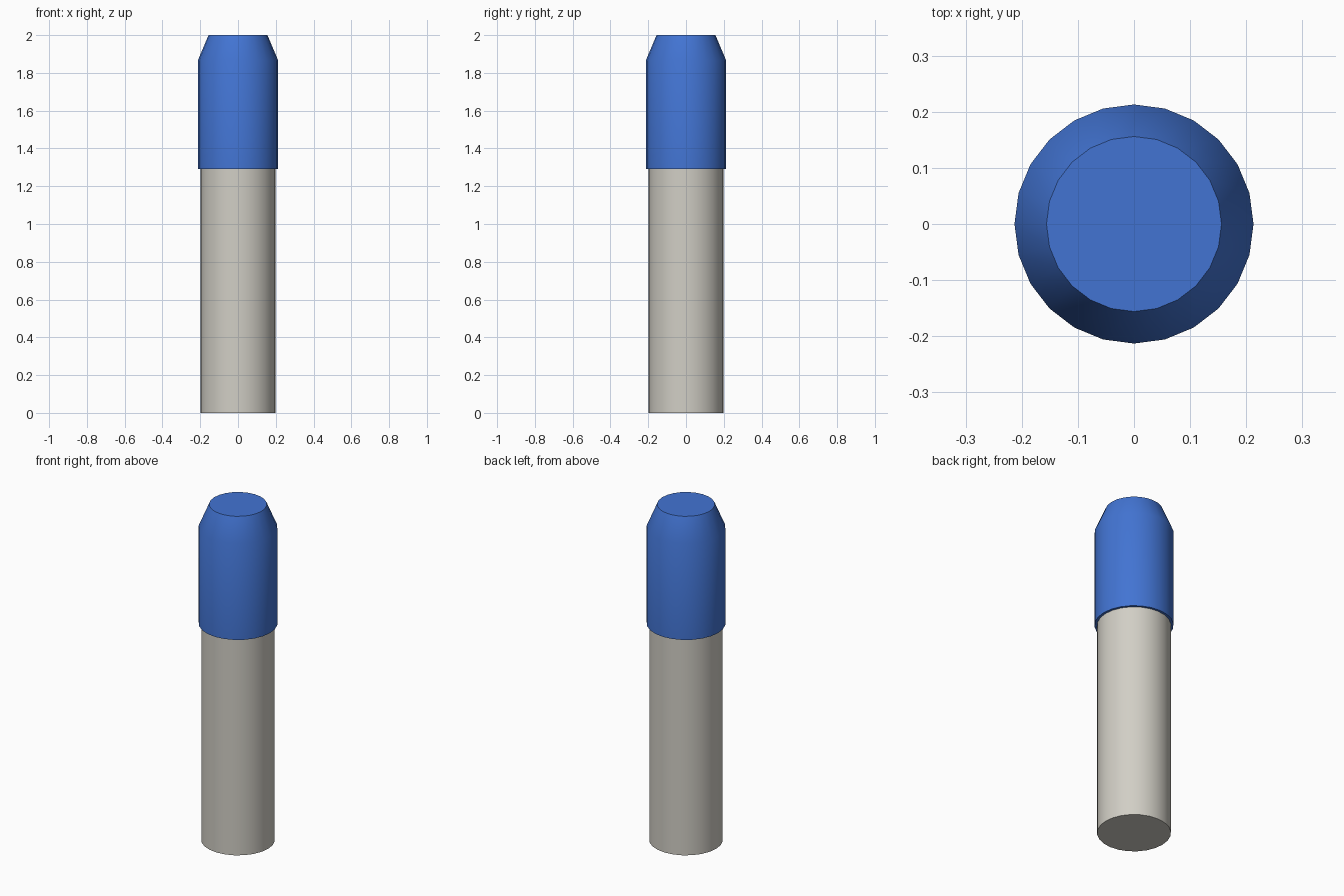
import bpy
import bmesh
import math

if "Cube" in bpy.data.objects:
    bpy.data.objects.remove(bpy.data.objects["Cube"])

SIDES = 24


def material(name, rgb):
    mat = bpy.data.materials.new(name)
    mat.diffuse_color = (*rgb, 1.0)
    mat.use_nodes = True
    mat.node_tree.nodes["Principled BSDF"].inputs["Base Color"].default_value = mat.diffuse_color
    return mat


def turned_part(name, profile, mat):
    """Closed round solid from (radius, height) rings, capped at both ends."""
    bm = bmesh.new()
    rings = []
    for r, z in profile:
        rings.append([bm.verts.new((r * math.cos(a), r * math.sin(a), z))
                      for a in (2 * math.pi * i / SIDES for i in range(SIDES))])
    for low, high in zip(rings, rings[1:]):
        for i in range(SIDES):
            j = (i + 1) % SIDES
            bm.faces.new((low[i], low[j], high[j], high[i]))
    bm.faces.new(rings[0][::-1])
    bm.faces.new(rings[-1])
    mesh = bpy.data.meshes.new(name)
    bm.to_mesh(mesh)
    bm.free()
    mesh.materials.append(mat)
    obj = bpy.data.objects.new(name, mesh)
    bpy.context.collection.objects.link(obj)
    # Smooth sides with crisp rims
    bpy.ops.object.select_all(action='DESELECT')
    obj.select_set(True)
    bpy.context.view_layer.objects.active = obj
    bpy.ops.object.shade_smooth_by_angle(angle=math.radians(30))
    return obj


grey = material("warm_grey", (0.64, 0.62, 0.56))
blue = material("blue", (0.055, 0.175, 0.65))

# Plain cylindrical shaft
turned_part("shaft", [(0.199, 0.0), (0.199, 1.29)], grey)

# Slightly wider sleeve with a tapered tip
turned_part("tapered_cap", [(0.213, 1.29), (0.213, 1.865), (0.156, 2.0)], blue)
